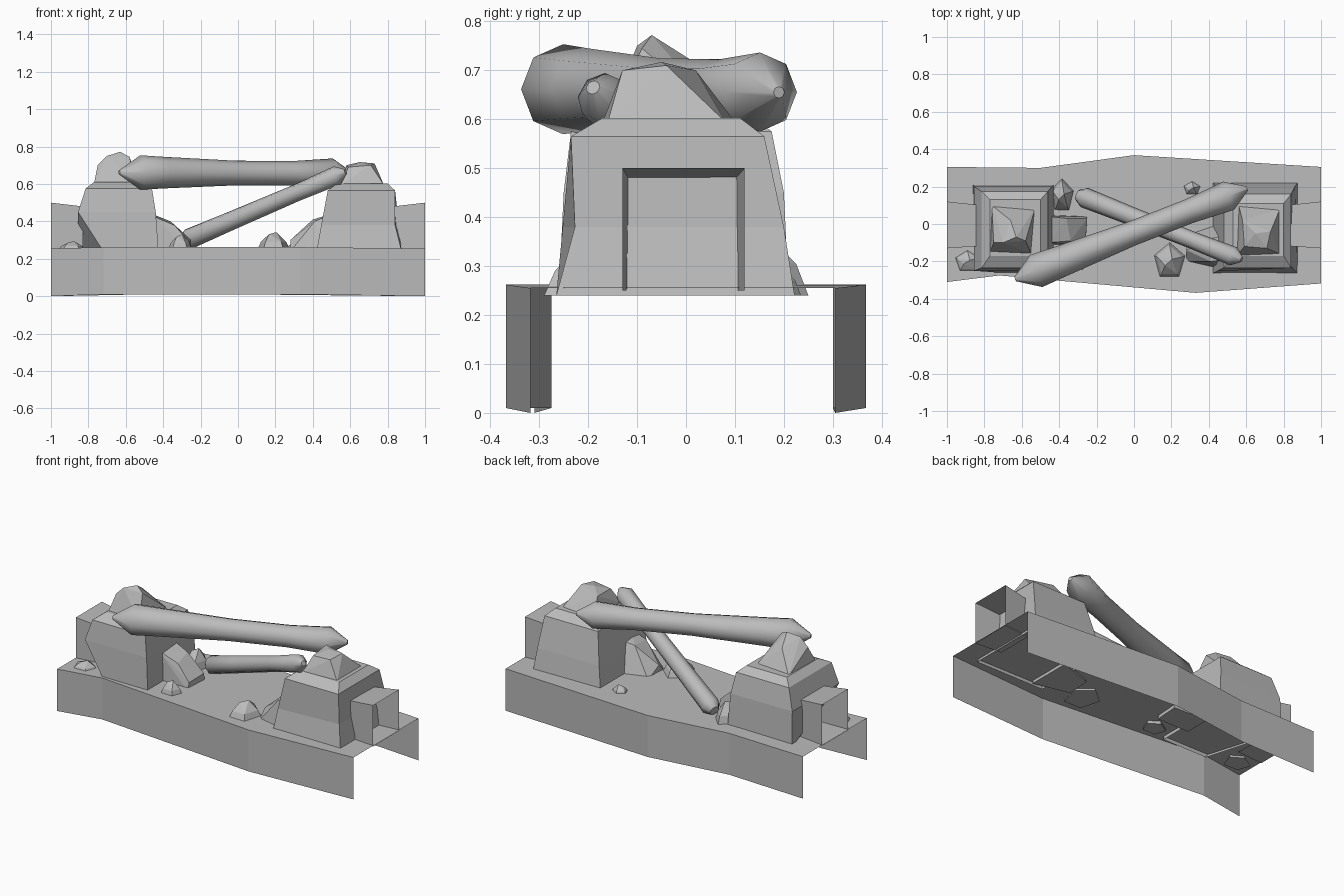
import bpy, bmesh, math
from mathutils import Vector

if "Cube" in bpy.data.objects:
    bpy.data.objects.remove(bpy.data.objects["Cube"])

stone = bpy.data.materials.new("stone_grey")
stone.use_nodes = True
stone.diffuse_color = (0.5, 0.5, 0.5, 1)
stone.node_tree.nodes["Principled BSDF"].inputs["Base Color"].default_value = (0.5, 0.5, 0.5, 1)


def finish(bm, name, fix_normals=True):
    if fix_normals:
        bmesh.ops.recalc_face_normals(bm, faces=bm.faces)
    mesh = bpy.data.meshes.new(name)
    bm.to_mesh(mesh)
    bm.free()
    mesh.materials.append(stone)
    obj = bpy.data.objects.new(name, mesh)
    bpy.context.collection.objects.link(obj)
    return obj


def loft(name, rings, cap_start=False, cap_end=False):
    bm = bmesh.new()
    loops = [[bm.verts.new(p) for p in ring] for ring in rings]
    n = len(loops[0])
    for a, b in zip(loops, loops[1:]):
        for i in range(n):
            j = (i + 1) % n
            bm.faces.new((a[i], a[j], b[j], b[i]))
    if cap_start:
        bm.faces.new(loops[0][::-1])
    if cap_end:
        bm.faces.new(loops[-1])
    return finish(bm, name)


def hull(name, points):
    bm = bmesh.new()
    for p in points:
        bm.verts.new(p)
    res = bmesh.ops.convex_hull(bm, input=bm.verts)
    loose = [v for v in res["geom_interior"] if isinstance(v, bmesh.types.BMVert)]
    bmesh.ops.delete(bm, geom=loose, context='VERTS')
    return finish(bm, name)


def rect(x0, x1, y0, y1, z):
    return [Vector(p) for p in ((x0, y0, z), (x1, y0, z), (x1, y1, z), (x0, y1, z))]


# Bridge deck: a thin sheet with a skirt on each long side, open at the ends
front = [(-1, -.31), (-.72, -.275), (.33, -.368), (1, -.318)]
back = [(1, .305), (0, .368), (-.5, .3), (-1, .305)]
bm = bmesh.new()
edges = []
for side in (front, back):
    top = [bm.verts.new((x, y, .255 if abs(x) == 1 else .262)) for x, y in side]
    low = [bm.verts.new((x, y, 0 if abs(x) == 1 else .01)) for x, y in side]
    for i in range(3):
        bm.faces.new((low[i], low[i + 1], top[i + 1], top[i]))
    edges += top
bm.faces.new(edges)
finish(bm, "deck", False)

# Tapered pillars, open below, with a sloping cap
left = [rect(-.86, -.425, -.26, .21, .24), rect(-.855, -.44, -.25, .2, .45),
        rect(-.815, -.46, -.235, .175, .575), rect(-.77, -.5, -.17, .13, .61)]
left[0][0].x = -.72
loft("left_pillar", left, cap_end=True)

right = [rect(.42, .875, -.265, .222, .24), rect(.445, .86, -.252, .2, .38),
         rect(.48, .84, -.235, .16, .565), rect(.53, .8, -.17, .11, .603)]
right[1][1] += Vector((-.02, .025, 0))
loft("right_pillar", right, cap_end=True)

# Hollow rail stubs at both ends
for name, s in (("left_rail", -1), ("right_rail", 1)):
    loft(name, [[(s * x, y0, .25), (s * x, y1, .25), (s * x, y1, z), (s * x, y0, z)]
                for x, y0, y1, z in ((1, -.13, .12, .5), (.83, -.118, .102, .48))])

# Broken rocks on the pillar tops
hull("left_top_rock", [(-.77, -.15, .6), (-.55, -.16, .6), (-.53, .08, .6), (-.76, .1, .6),
                       (-.75, -.1, .7), (-.7, -.1, .75), (-.63, -.07, .772), (-.58, -.09, .745),
                       (-.66, .02, .715)])
hull("right_top_rock", [(.55, -.17, .595), (.78, -.16, .595), (.78, .08, .595), (.56, .1, .595),
                        (.59, -.12, .69), (.58, .02, .7), (.65, -.05, .717), (.73, -.04, .71),
                        (.71, -.13, .7)])

# Boulders leaning on the inner faces of the pillars
hull("left_boulder", [(-.47, -.11, .24), (-.47, .05, .24), (-.25, .04, .24), (-.26, -.11, .24),
                      (-.46, -.1, .43), (-.46, .04, .44), (-.36, .03, .4), (-.34, -.09, .38),
                      (-.25, .03, .3), (-.26, -.1, .29)])
hull("right_boulder", [(.28, -.2, .24), (.29, -.05, .24), (.5, -.25, .24), (.5, .02, .24),
                       (.28, -.14, .3), (.35, -.17, .34), (.4, -.08, .41), (.41, -.2, .4),
                       (.5, -.19, .44), (.5, -.06, .43)])


# Loose stones lying on the deck
def pebble(name, x, y, rx, ry, top):
    pts = [(x + .15 * rx, y + .1 * ry, top), (x - .25 * rx, y - .2 * ry, top - .01)]
    for i in range(5):
        a = math.tau * i / 5 + .3
        c, s = math.cos(a), math.sin(a)
        pts.append((x + rx * c, y + ry * s, .24))
        pts.append((x + .75 * rx * c, y + .75 * ry * s, .24 + .5 * (top - .24)))
    hull(name, pts)


pebble("front_stone", .19, -.2, .095, .11, .342)
pebble("back_stone", .31, .19, .055, .045, .3)
pebble("outer_stone", -.89, -.2, .08, .07, .295)
pebble("inner_stone", -.31, -.2, .07, .06, .33)
pebble("pillar_stone", -.385, .15, .07, .1, .37)


# Fallen round logs with tapered ends
def log(name, start, end, profile, sides=8):
    start, end = Vector(start), Vector(end)
    turn = (end - start).to_track_quat('Z', 'Y')
    rings = []
    for t, r in profile:
        centre = start.lerp(end, t)
        rings.append([centre + turn @ Vector((r * math.cos(a), r * math.sin(a), 0))
                      for a in (math.tau * i / sides for i in range(sides))])
    obj = loft(name, rings, True, True)
    bpy.ops.object.select_all(action='DESELECT')
    obj.select_set(True)
    bpy.context.view_layer.objects.active = obj
    bpy.ops.object.shade_smooth_by_angle(angle=math.radians(46))


log("upper_log", (-.635, -.295, .662), (.605, .19, .655),
    [(0, .012), (.09, .092), (.2, .084), (.5, .066), (.75, .066), (.92, .081), (1, .012)])
log("lower_log", (-.3, .155, .29), (.575, -.19, .665),
    [(0, .03), (.04, .055), (.3, .05), (.7, .046), (.95, .052), (1, .015)])
